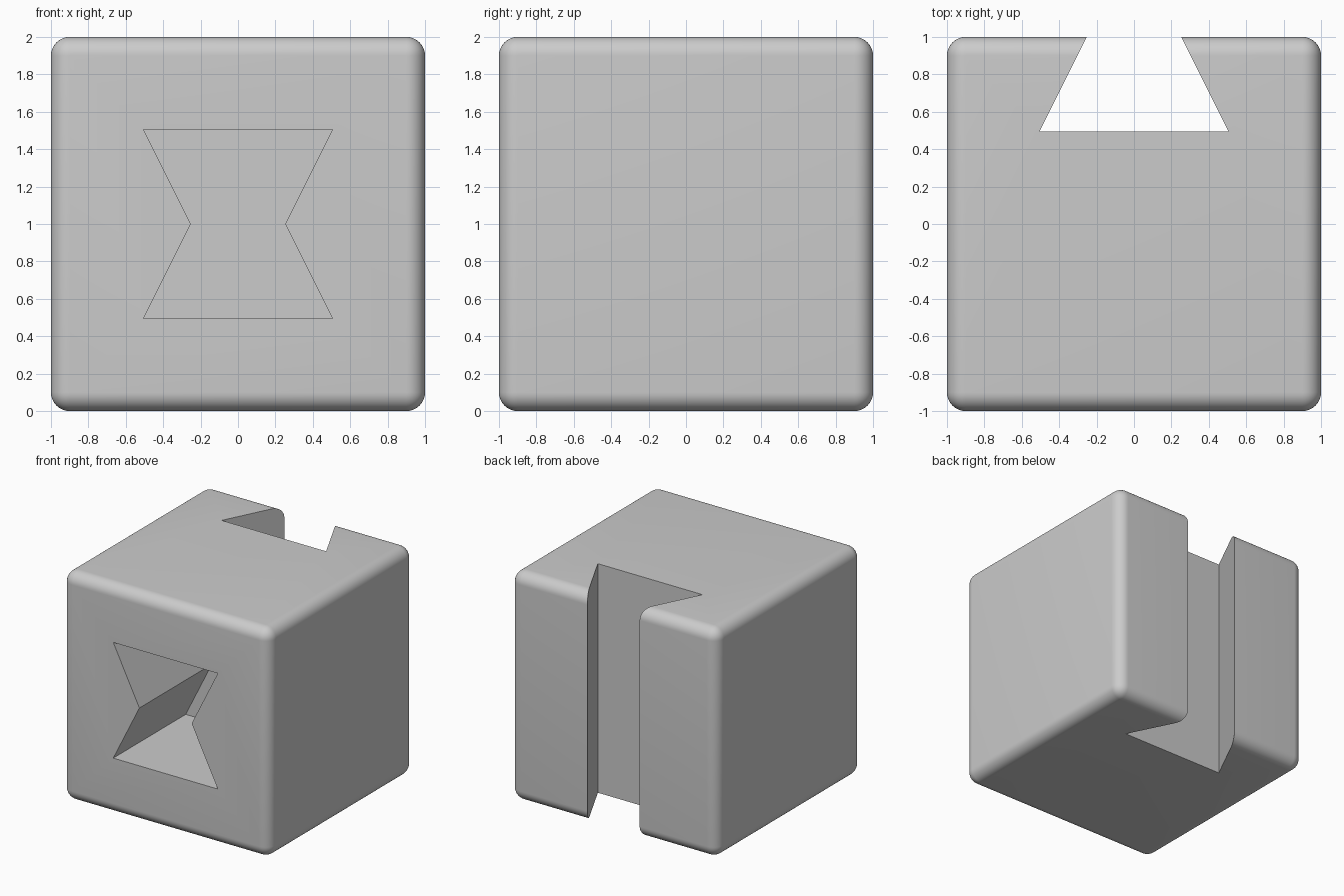
import bpy, bmesh, math
from mathutils import Vector

if "Cube" in bpy.data.objects:
    bpy.data.objects.remove(bpy.data.objects["Cube"])


def prism(name, profile, extrude):
    """Closed prism from a flat list of 3D points swept along a vector."""
    bm = bmesh.new()
    face = bm.faces.new([bm.verts.new(p) for p in profile])
    new = bmesh.ops.extrude_face_region(bm, geom=[face])["geom"]
    verts = [g for g in new if isinstance(g, bmesh.types.BMVert)]
    bmesh.ops.translate(bm, verts=verts, vec=Vector(extrude))
    bmesh.ops.recalc_face_normals(bm, faces=bm.faces)
    mesh = bpy.data.meshes.new(name)
    bm.to_mesh(mesh)
    bm.free()
    obj = bpy.data.objects.new(name, mesh)
    bpy.context.collection.objects.link(obj)
    obj.hide_render = True
    return obj


# Rounded block
bpy.ops.mesh.primitive_cube_add(size=2, location=(0, 0, 1))
block = bpy.context.object
block.name = "joint_block"
bevel = block.modifiers.new("rounded_edges", "BEVEL")
bevel.width = 0.1
bevel.segments = 10

W, N = 0.505, 0.2525  # wide and narrow half widths of the dovetail

# Dovetail slot down the whole back; flanks continue past the back face
slot = prism("dovetail_slot_cutter",
             [(-W, 0.495, -0.2), (W, 0.495, -0.2), (N - 0.05, 1.1, -0.2), (-N + 0.05, 1.1, -0.2)],
             (0, 0, 2.4))

# Bow-tie pocket in the front, reaching to the middle of the block
pocket = prism("bow_tie_pocket_cutter",
               [(-W, -1.2, 1 - W), (W, -1.2, 1 - W), (N, -1.2, 1),
                (W, -1.2, 1 + W), (-W, -1.2, 1 + W), (-N, -1.2, 1)],
               (0, 1.2, 0))

for cutter in (slot, pocket):
    mod = block.modifiers.new(cutter.name, "BOOLEAN")
    mod.operation = "DIFFERENCE"
    mod.solver = "EXACT"
    mod.object = cutter

# Apply the modifiers and drop the cutters
bpy.ops.object.select_all(action="DESELECT")
block.select_set(True)
bpy.context.view_layer.objects.active = block
for mod in list(block.modifiers):
    bpy.ops.object.modifier_apply(modifier=mod.name)
for cutter in (slot, pocket):
    bpy.data.objects.remove(cutter)
bpy.ops.object.shade_smooth_by_angle(angle=math.radians(25))
